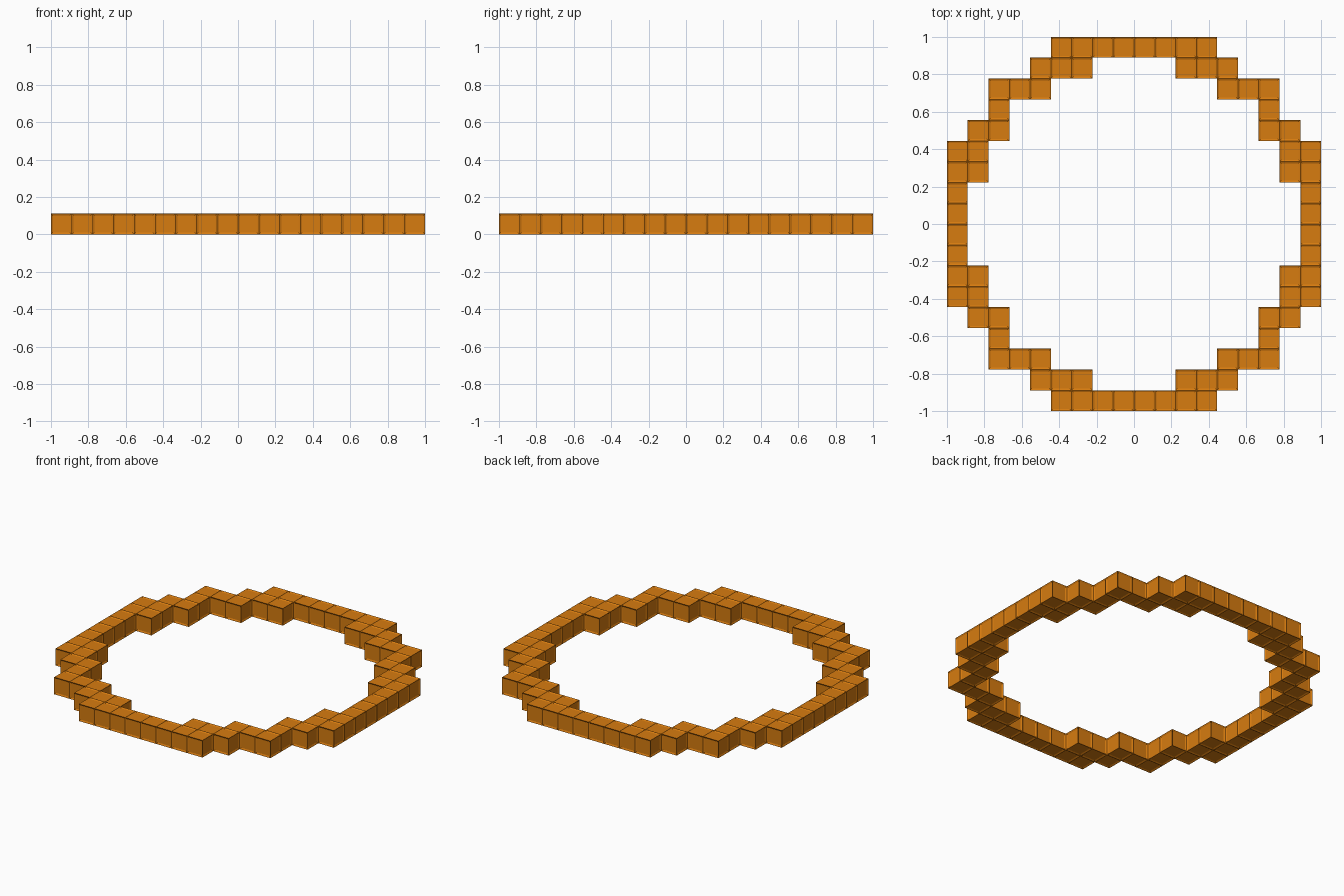
import bpy
import bmesh

default = bpy.data.objects.get("Cube")
if default:
    bpy.data.objects.remove(default, do_unlink=True)

CELL = 1 / 9      # block edge length
RIM = 0.014       # width of the sloped border on each face
DEPTH = 0.005     # how far each panel sinks in

orange = bpy.data.materials.new("orange")
orange.use_nodes = True
colour = (0.68, 0.2, 0.005, 1)
orange.diffuse_color = colour
orange.node_tree.nodes["Principled BSDF"].inputs["Base Color"].default_value = colour

# One block: a cube with a shallow sunken panel on every face
bm = bmesh.new()
bmesh.ops.create_cube(bm, size=CELL)
bmesh.ops.inset_individual(bm, faces=bm.faces[:], thickness=RIM, depth=-DEPTH)
block_mesh = bpy.data.meshes.new("block")
bm.to_mesh(block_mesh)
bm.free()
block_mesh.materials.append(orange)

# Half of one quarter of the ring, as (column, row); the rest is mirrored
eighth = [(0, 8), (1, 8), (2, 8), (3, 8), (2, 7), (3, 7), (4, 7),
          (4, 6), (5, 6), (6, 6)]
quarter = set(eighth) | {(j, i) for i, j in eighth}

# Ring of blocks
for i, j in sorted(quarter):
    for sx in (-1, 1):
        for sy in (-1, 1):
            block = bpy.data.objects.new("ring_block", block_mesh)
            block.location = (sx * (i + 0.5) * CELL, sy * (j + 0.5) * CELL, CELL / 2)
            bpy.context.collection.objects.link(block)
